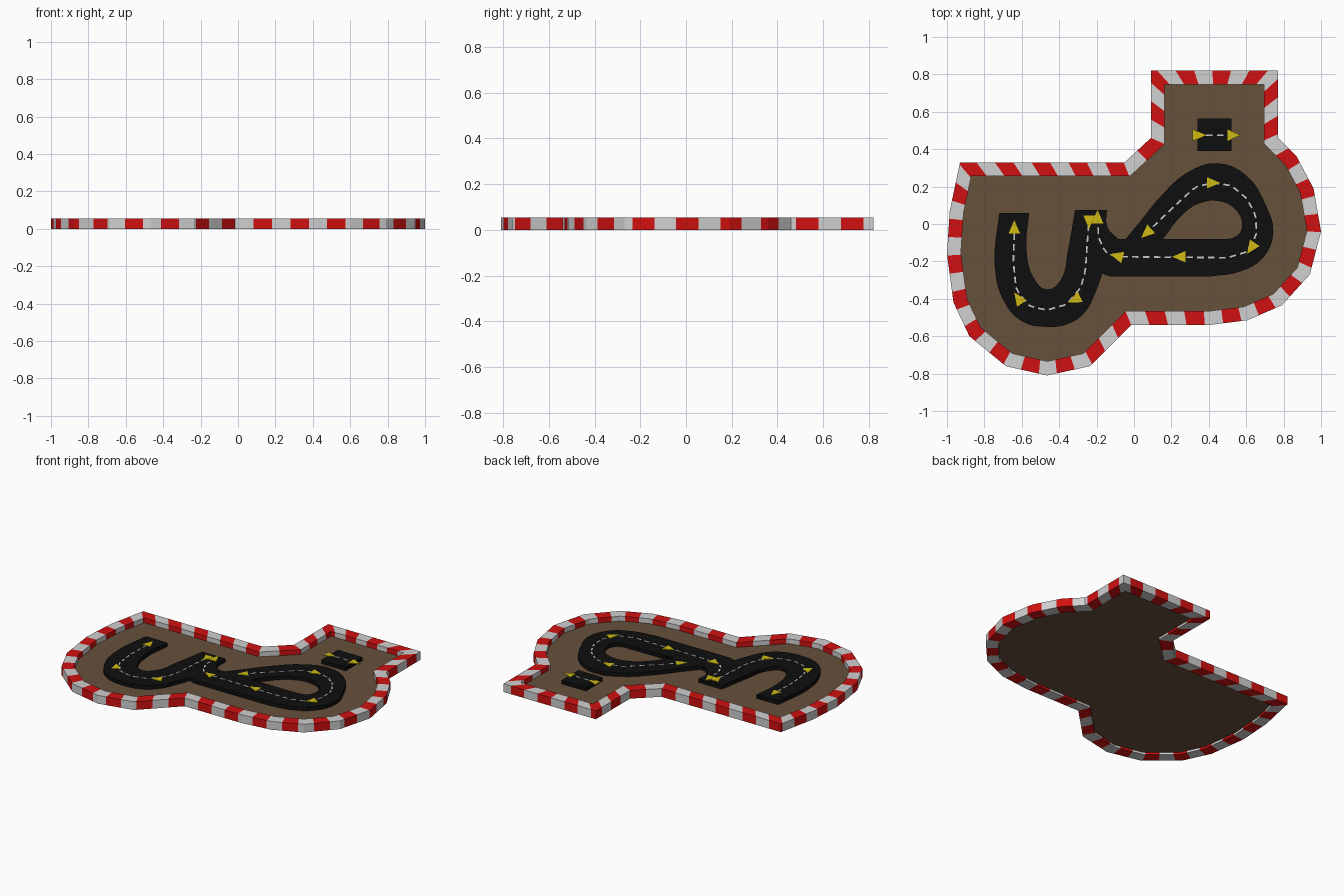
import bpy, bmesh, math
from mathutils import Vector, Matrix

if "Cube" in bpy.data.objects:
    bpy.data.objects.remove(bpy.data.objects["Cube"])


def material(name, rgb):
    m = bpy.data.materials.new(name)
    m.diffuse_color = (*rgb, 1)
    m.use_nodes = True
    m.node_tree.nodes["Principled BSDF"].inputs["Base Color"].default_value = m.diffuse_color
    return m


WHITE = material("kerb white", (0.63, 0.63, 0.63))
RED = material("kerb red", (0.64, 0.005, 0.005))
BROWN = material("dirt brown", (0.135, 0.083, 0.046))
BLACK = material("asphalt black", (0.0045, 0.0045, 0.0045))
YELLOW = material("arrow yellow", (0.63, 0.50, 0.006))
LINE = material("dash white", (0.60, 0.60, 0.60))

KERB_TOP, KERB_WIDTH, STRIPES = 0.055, 0.074, 64
GROUND_LOW, GROUND_TOP = 0.014, 0.023
ROAD_TOP, MARK_TOP = 0.048, 0.051


def add_object(name, bm, mats):
    bmesh.ops.recalc_face_normals(bm, faces=bm.faces)
    me = bpy.data.meshes.new(name)
    bm.to_mesh(me)
    bm.free()
    for m in mats:
        me.materials.append(m)
    ob = bpy.data.objects.new(name, me)
    bpy.context.collection.objects.link(ob)
    return ob


def prism(bm, pts, z0, z1):
    """Closed upright prism over a flat outline."""
    low = [bm.verts.new((p[0], p[1], z0)) for p in pts]
    top = [bm.verts.new((p[0], p[1], z1)) for p in pts]
    bm.faces.new(low[::-1])
    bm.faces.new(top)
    n = len(pts)
    for i in range(n):
        j = (i + 1) % n
        bm.faces.new((low[i], low[j], top[j], top[i]))


# Outer outline of the board, counter-clockwise
outer = [Vector(p) for p in (
    (-.015, -.54), (.40, -.54), (.605, -.515), (.79, -.435), (.94, -.27),
    (1, -.04), (.96, .19), (.87, .36), (.77, .46), (.77, .82), (.09, .82),
    (.09, .46), (-.05, .33), (-.93, .33), (-.985, .07), (-1, -.16),
    (-.965, -.42), (-.88, -.60), (-.685, -.76), (-.465, -.81), (-.235, -.76))]
N = len(outer)

# Inner outline by mitred offset
inner = []
for i, p in enumerate(outer):
    a = (p - outer[i - 1]).normalized()
    b = (outer[(i + 1) % N] - p).normalized()
    na, nb = Vector((-a.y, a.x)), Vector((-b.y, b.x))
    inner.append(p + (na + nb) * KERB_WIDTH / (1 + na.dot(nb)))

# Striped kerb: sections at each corner and each stripe boundary
lengths = [(outer[(i + 1) % N] - outer[i]).length for i in range(N)]
stripe = sum(lengths) / STRIPES
sections, start = [], 0.0
for i, length in enumerate(lengths):
    j = (i + 1) % N
    stops = [start] + [k * stripe for k in range(STRIPES)
                       if start + 0.003 < k * stripe < start + length - 0.003]
    for s in stops:
        t = (s - start) / length
        sections.append((s, outer[i].lerp(outer[j], t), inner[i].lerp(inner[j], t)))
    start += length

bm = bmesh.new()
rings = []
for s, o, n in sections:
    rings.append([bm.verts.new((p.x, p.y, z)) for p, z in
                  ((o, 0), (o, KERB_TOP), (n, KERB_TOP), (n, 0))])
for i, ring in enumerate(rings):
    nxt = rings[(i + 1) % len(rings)]
    end = sections[i + 1][0] if i + 1 < len(sections) else start
    colour = int((sections[i][0] + end) / 2 / stripe) % 2
    for k in range(4):
        m = (k + 1) % 4
        f = bm.faces.new((ring[k], nxt[k], nxt[m], ring[m]))
        f.material_index = colour
add_object("striped_kerb", bm, [WHITE, RED])

# Dirt ground inside the kerb
bm = bmesh.new()
prism(bm, inner, GROUND_LOW, GROUND_TOP)
add_object("dirt_ground", bm, [BROWN])

# Road outline and loop hole; a third value of 1 marks a sharp corner
road = [(-.72, .06, 1), (-.56, .06, 1), (-.575, -.13), (-.535, -.29), (-.465, -.35),
        (-.39, -.295), (-.355, -.15), (-.315, .075, 1), (-.145, .075, 1),
        (-.143, -.015), (-.085, -.08, 1), (-.045, -.08, 1), (.03, .01), (.14, .145),
        (.285, .275), (.445, .325), (.60, .26), (.705, .10), (.745, -.045),
        (.69, -.18), (.565, -.255), (.41, -.28, 1), (-.13, -.28, 1), (-.17, -.265, 1),
        (-.20, -.35), (-.265, -.475), (-.355, -.535), (-.465, -.55), (-.60, -.52),
        (-.70, -.405), (-.745, -.215)]
hole = [(.155, -.08, 1), (.275, .065), (.355, .112), (.45, .123), (.54, .08),
        (.578, -.005), (.55, -.064), (.435, -.08, 1)]

cu = bpy.data.curves.new("road_outline", 'CURVE')
cu.dimensions = '2D'
cu.fill_mode = 'BOTH'
cu.resolution_u = 4
cu.extrude = (ROAD_TOP - GROUND_TOP + 0.002) / 2
for pts in (road, hole):
    sp = cu.splines.new('BEZIER')
    sp.bezier_points.add(len(pts) - 1)
    sp.use_cyclic_u = True
    for bp, p in zip(sp.bezier_points, pts):
        bp.co = (p[0], p[1], 0)
    for bp, p in zip(sp.bezier_points, pts):
        bp.handle_left_type = bp.handle_right_type = 'VECTOR' if len(p) > 2 else 'AUTO'
cu.materials.append(BLACK)
track = bpy.data.objects.new("looping_road", cu)
bpy.context.collection.objects.link(track)
track.location.z = ROAD_TOP - cu.extrude
bpy.context.view_layer.objects.active = track
track.select_set(True)
bpy.ops.object.convert(target='MESH')

# Separate square road tile
bm = bmesh.new()
prism(bm, [(.34, .39), (.52, .39), (.52, .565), (.34, .565)], GROUND_TOP - 0.002, ROAD_TOP)
add_object("road_tile", bm, [BLACK])

# Dashed centre lines
paths = [
    [(-.64, -.05), (-.645, -.2), (-.63, -.35), (-.56, -.44), (-.465, -.46),
     (-.36, -.43), (-.285, -.34), (-.26, -.25), (-.24, .04)],
    [(-.195, .04), (-.19, -.07), (-.155, -.15), (-.1, -.175), (.5, -.18), (.6, -.15),
     (.655, -.06), (.65, .05), (.6, .14), (.52, .205), (.43, .22), (.33, .20),
     (.2, .08), (.065, -.05)],
    [(.385, .475), (.505, .475)]]


def point_at(path, d):
    for a, b in zip(path, path[1:]):
        a, b = Vector(a), Vector(b)
        if d <= (b - a).length:
            return a.lerp(b, d / (b - a).length)
        d -= (b - a).length
    return Vector(path[-1])


bm = bmesh.new()
for path in paths:
    total = sum((Vector(b) - Vector(a)).length for a, b in zip(path, path[1:]))
    d = 0.0
    while d + 0.035 < total:
        a, b = point_at(path, d), point_at(path, d + 0.035)
        u = (b - a).normalized() * 0.0045
        side = Vector((-u.y, u.x))
        prism(bm, [a - side, b - side, b + side, a + side], ROAD_TOP - 0.001, MARK_TOP - 0.001)
        d += 0.058
add_object("centre_dashes", bm, [LINE])

# Direction arrows: x, y, heading in degrees
arrows = [(-.64, -.015, 90), (-.62, -.395, 125), (-.32, -.405, 205), (-.24, .01, 270),
          (-.195, .04, 90), (-.095, -.17, 165), (.24, -.175, 180), (.625, -.13, 235),
          (.425, .22, 0), (.065, -.05, 222), (.35, .475, 0), (.535, .475, 0)]
bm = bmesh.new()
for x, y, deg in arrows:
    rot = Matrix.Rotation(math.radians(deg), 2)
    tri = [rot @ Vector(p) + Vector((x, y)) for p in ((.036, 0), (-.036, .031), (-.036, -.031))]
    prism(bm, tri, ROAD_TOP - 0.001, MARK_TOP)
add_object("direction_arrows", bm, [YELLOW])
